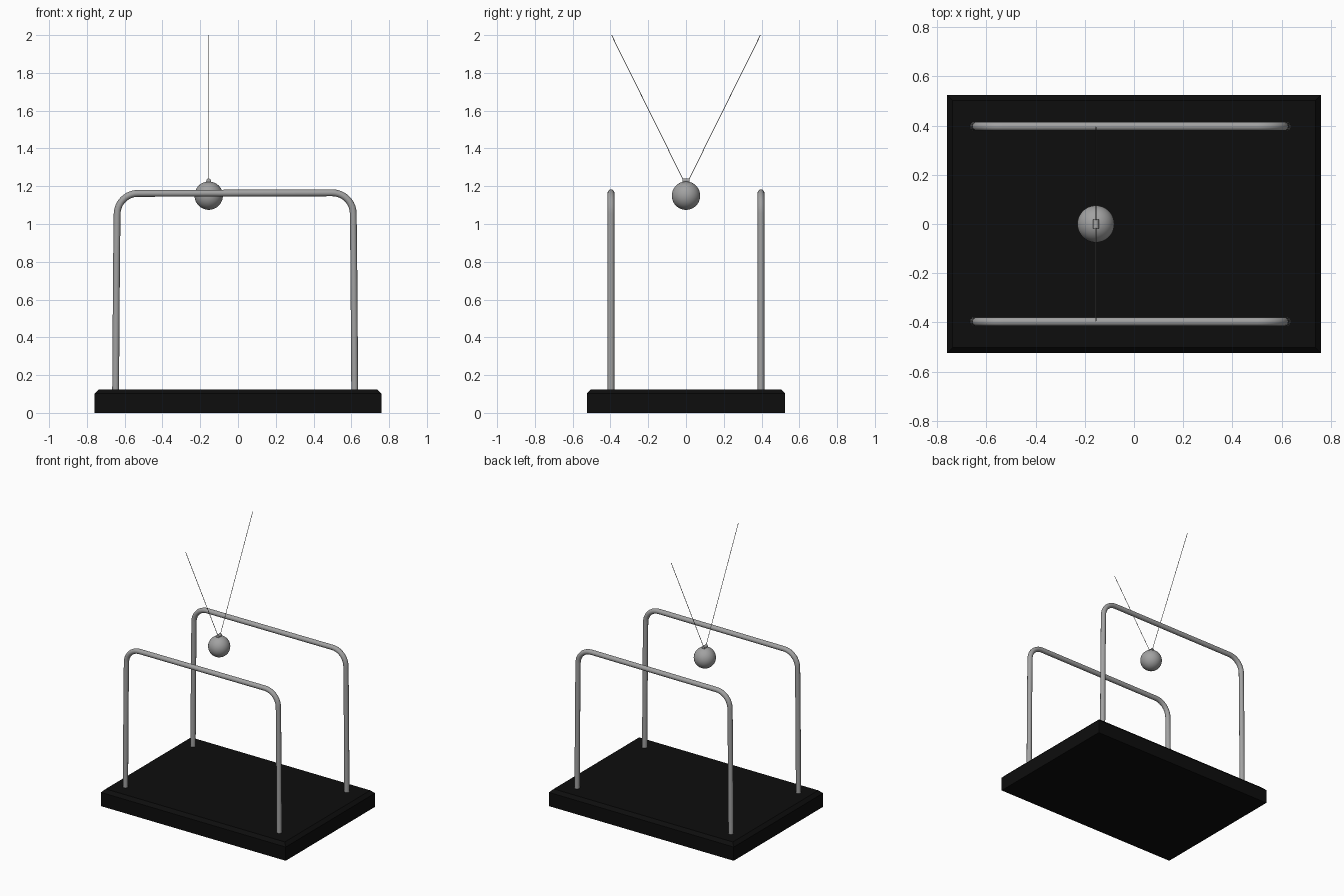
import bpy, bmesh, math
from mathutils import Vector

default = bpy.data.objects.get("Cube")
if default:
    bpy.data.objects.remove(default, do_unlink=True)


def material(name, rgb, roughness):
    m = bpy.data.materials.new(name)
    m.use_nodes = True
    m.diffuse_color = (*rgb, 1)
    bsdf = m.node_tree.nodes["Principled BSDF"]
    bsdf.inputs["Base Color"].default_value = (*rgb, 1)
    bsdf.inputs["Roughness"].default_value = roughness
    return m


black = material("black_base", (0.004, 0.004, 0.004), 0.6)
steel = material("grey_steel", (0.36, 0.36, 0.36), 0.4)


def add_object(name, bm, mat, smooth=False):
    mesh = bpy.data.meshes.new(name)
    bmesh.ops.recalc_face_normals(bm, faces=bm.faces)
    bm.to_mesh(mesh)
    bm.free()
    obj = bpy.data.objects.new(name, mesh)
    bpy.context.collection.objects.link(obj)
    mesh.materials.append(mat)
    if smooth:
        bpy.ops.object.select_all(action='DESELECT')
        obj.select_set(True)
        bpy.context.view_layer.objects.active = obj
        bpy.ops.object.shade_smooth_by_angle(angle=math.radians(50))
    return obj


def tube(name, path, radius, mat, sides=16):
    """Sweep a circle along a path lying in one vertical plane."""
    path = [Vector(p) for p in path]
    normal = (path[1] - path[0]).cross(path[-1] - path[0])
    if normal.length < 1e-6:
        normal = Vector((1, 0, 0)).cross(path[-1] - path[0])
    normal.normalize()
    bm = bmesh.new()
    rings = []
    for i, p in enumerate(path):
        tangent = (path[min(i + 1, len(path) - 1)] - path[max(i - 1, 0)]).normalized()
        side = normal.cross(tangent)
        angles = [math.tau * k / sides for k in range(sides)]
        rings.append([bm.verts.new(p + radius * (normal * math.cos(a) + side * math.sin(a)))
                      for a in angles])
    for a, b in zip(rings, rings[1:]):
        for k in range(sides):
            n = (k + 1) % sides
            bm.faces.new((a[k], a[n], b[n], b[k]))
    bm.faces.new(rings[0])
    bm.faces.new(rings[-1])
    return add_object(name, bm, mat, smooth=True)


# Base slab with a chamfered top rim
bm = bmesh.new()
bmesh.ops.create_cube(bm, size=1)
for v in bm.verts:
    v.co = (v.co.x * 1.52, v.co.y * 1.05, (v.co.z + 0.5) * 0.125)
rim = [e for e in bm.edges if all(v.co.z > 0.1 for v in e.verts)]
bmesh.ops.bevel(bm, geom=rim, offset=0.023, segments=1, affect='EDGES')
add_object("base", bm, black)


# Bent frame rails: slightly leaning legs joined by a rounded top bar
def rail_path(y, bend=0.11, steps=10):
    pts = [(-0.648, y, 0.1), (-0.646, y, 0.4), (-0.643, y, 0.8)]
    for i in range(steps + 1):
        a = math.pi - i / steps * math.pi / 2
        pts.append((-0.64 + bend * (1 + math.cos(a)), y, 1.052 + bend * math.sin(a)))
    for i in range(steps + 1):
        a = math.pi / 2 - i / steps * math.pi / 2
        pts.append((0.61 - bend * (1 - math.cos(a)), y, 1.055 + bend * math.sin(a)))
    return pts + [(0.613, y, 0.8), (0.616, y, 0.4), (0.618, y, 0.1)]


BALL_X = -0.155
for label, s in (("front", -1), ("back", 1)):
    tube(label + "_rail", rail_path(s * 0.397), 0.018, steel)
    # Hanging string
    tube(label + "_string", [(BALL_X, s * 0.01, 1.225), (BALL_X, s * 0.394, 2.0)],
         0.0018, steel, sides=8)

# Swinging ball
bm = bmesh.new()
bmesh.ops.create_uvsphere(bm, u_segments=40, v_segments=24, radius=0.075)
bmesh.ops.translate(bm, verts=bm.verts, vec=(BALL_X, 0, 1.15))
add_object("ball", bm, steel, smooth=True)

# Small sleeve holding the strings on the ball
tube("string_sleeve", [(BALL_X, -0.019, 1.229), (BALL_X, 0.019, 1.229)],
     0.012, steel, sides=16)
